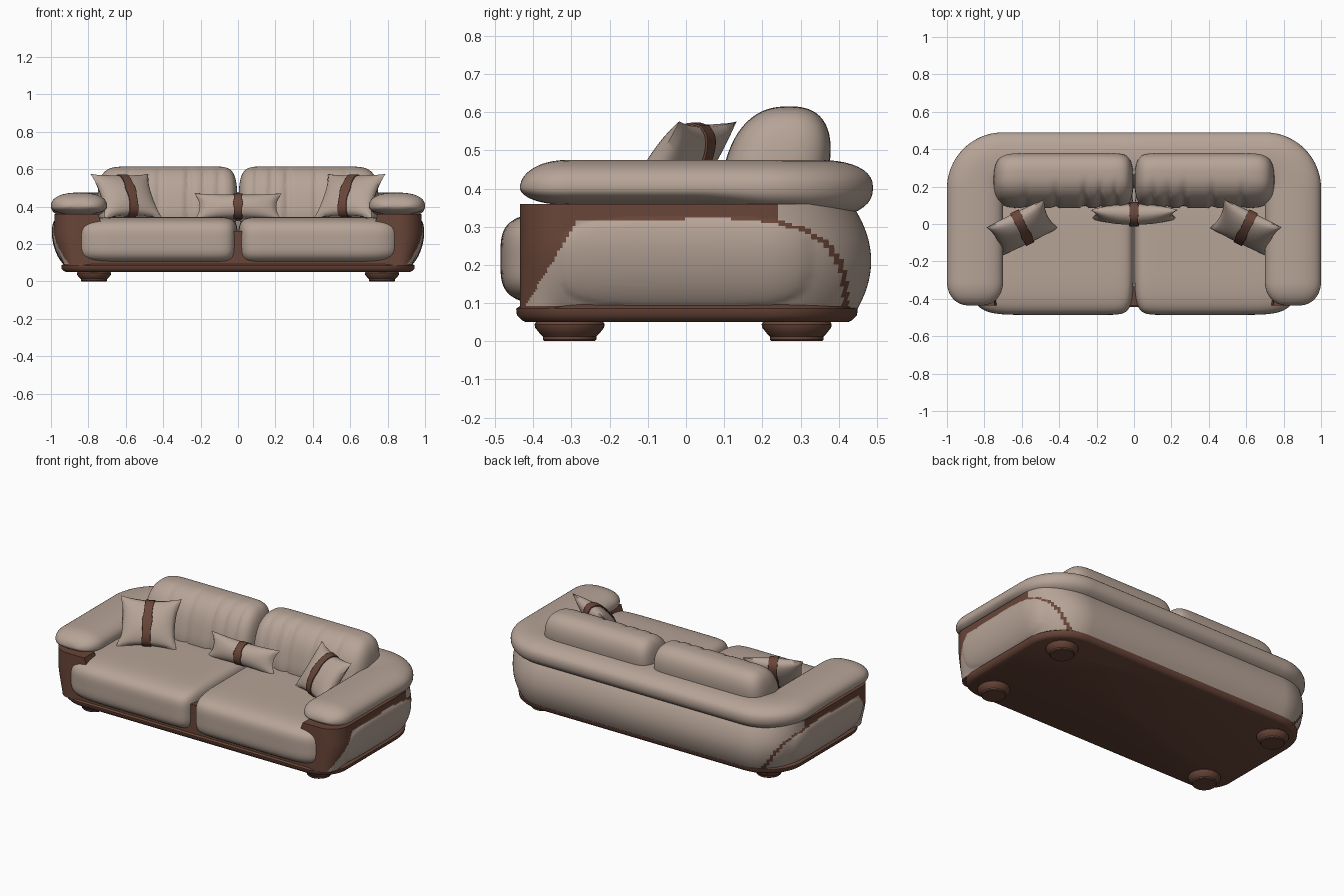
import bpy, bmesh, math
from mathutils import Matrix, Vector

cube = bpy.data.objects.get("Cube")
if cube:
    bpy.data.objects.remove(cube, do_unlink=True)


def material(name, rgb):
    m = bpy.data.materials.new(name)
    m.use_nodes = True
    m.diffuse_color = (*rgb, 1)
    m.node_tree.nodes["Principled BSDF"].inputs["Base Color"].default_value = (*rgb, 1)
    return m


BEIGE = material("beige_leather", (0.47, 0.37, 0.31))
BROWN = material("brown_leather", (0.14, 0.06, 0.04))


def finish(name, bm, mats, angle=50):
    bmesh.ops.recalc_face_normals(bm, faces=bm.faces[:])
    me = bpy.data.meshes.new(name)
    bm.to_mesh(me)
    bm.free()
    ob = bpy.data.objects.new(name, me)
    bpy.context.collection.objects.link(ob)
    for m in mats:
        me.materials.append(m)
    bpy.ops.object.select_all(action='DESELECT')
    ob.select_set(True)
    bpy.context.view_layer.objects.active = ob
    bpy.ops.object.shade_smooth_by_angle(angle=math.radians(angle))
    return ob


def loft(rings):
    """Skin a stack of closed rings and cap both ends."""
    bm = bmesh.new()
    rows = [[bm.verts.new(p) for p in ring] for ring in rings]
    n = len(rows[0])
    for a, b in zip(rows, rows[1:]):
        for i in range(n):
            j = (i + 1) % n
            bm.faces.new((a[i], a[j], b[j], b[i]))
    bm.faces.new(rows[0])
    bm.faces.new(rows[-1])
    return bm


def outline(hx, y0, y1, rf, rb, arc=24, straight=60):
    """Rounded rectangle as (x, y, normal x, normal y)."""
    corners = [(hx - rb, y1 - rb, rb), (rb - hx, y1 - rb, rb),
               (rf - hx, y0 + rf, rf), (hx - rf, y0 + rf, rf)]
    pts = []
    for k, (cx, cy, r) in enumerate(corners):
        for i in range(arc + 1):
            a = (k + i / arc) * math.pi / 2
            c, s = math.cos(a), math.sin(a)
            pts.append((cx + r * c, cy + r * s, c, s))
        nx, ny, nr = corners[(k + 1) % 4]
        start = Vector((cx + r * c, cy + r * s))
        end = Vector((nx + nr * c, ny + nr * s))
        for i in range(1, straight):
            p = start.lerp(end, i / straight)
            pts.append((p.x, p.y, c, s))
    return pts


def superbox(name, centre, half, power, mat, low_x_power=None, warp=None, cuts=30):
    """Soft box |x|^a + |y|^b + |z|^c = 1, with an optional warp."""
    bm = bmesh.new()
    bmesh.ops.create_cube(bm, size=2)
    bmesh.ops.subdivide_edges(bm, edges=bm.edges[:], cuts=cuts, use_grid_fill=True)
    for v in bm.verts:
        px = low_x_power if low_x_power and v.co.x < 0 else power[0]
        lo, hi = 0.0, 1.0
        for _ in range(24):
            t = (lo + hi) / 2
            total = sum(abs(q * t) ** e for q, e in zip(v.co, (px, *power[1:])))
            lo, hi = (t, hi) if total < 1 else (lo, t)
        v.co = Vector(c + q * lo * h for c, q, h in zip(centre, v.co, half))
        if warp:
            warp(v.co)
    return finish(name, bm, [mat], 80)


def mirrored(ob, name):
    ob.data = ob.data.copy()
    twin = ob.copy()
    twin.data = ob.data.copy()
    twin.data.transform(Matrix.Scale(-1, 4, (1, 0, 0)))
    twin.data.flip_normals()
    twin.name = name
    bpy.context.collection.objects.link(twin)


# Feet
foot_profile = [(0.066, 0), (0.07, 0.004), (0.07, 0.012), (0.078, 0.02),
                (0.09, 0.035), (0.092, 0.044), (0.085, 0.055)]
for side, sx in (("left", 1), ("right", -1)):
    for end, fy in (("front", -0.305), ("back", 0.29)):
        bm = loft([[(sx * 0.77 + r * math.cos(a), fy + r * math.sin(a), z)
                    for a in (i * math.tau / 24 for i in range(24))] for r, z in foot_profile])
        finish(f"{end}_{side}_foot", bm, [BROWN], 35)

# Plinth
base = outline(0.945, -0.445, 0.45, 0.17, 0.24, straight=4)
bm = loft([[(x - nx * d, y - ny * d, z) for x, y, nx, ny in base]
           for z, d in ((0.05, 0.025), (0.055, 0.015), (0.068, 0.002), (0.085, 0), (0.096, 0.015))])
finish("plinth", bm, [BROWN], 50)


# Outer shell with side pads
def shell_point(x, y, nx, ny, z, inset):
    side = 0.055 * (max(0, 0.27 - z) / 0.18) ** 2
    back = 0.045 * ((z - 0.21) / 0.14) ** 2
    d = inset + nx * nx * side + (ny * ny * back if ny > 0 else 0)
    if abs(nx) > 0.7 and not inset:
        e = abs(y / 0.33) ** 4 + abs((z - 0.205) / 0.115) ** 4
        d -= 0.014 * max(0, 1 - e) ** 0.5
    if abs(x) < 0.72 and y < -0.2:
        z = min(z, 0.27)
    return (x - nx * d, y - ny * d, z)


def is_brown(c):
    if c.y < -0.42 or (c.z < 0.095 and c.y < 0.42):
        return True
    if c.y < 0:
        return c.z > 0.317 or c.y < -0.42 + 0.62 * (c.z - 0.095)
    if abs(c.x) < 0.7:
        return False
    d = abs(c.y / 0.41) ** 3 + abs((c.z - 0.09) / 0.232) ** 3
    return d > 1 and (c.y < 0.24 or d < 1.13)


shell = outline(0.982, -0.435, 0.485, 0.12, 0.28)
levels = [(0.085 + 0.275 * i / 38, 0) for i in range(39)] + [(0.36, 0.1), (0.2, 0.1)]
bm = loft([[shell_point(*p, z, d) for p in shell] for z, d in levels])
for f in bm.faces:
    f.material_index = int(is_brown(f.calc_center_median()))
finish("outer_shell", bm, [BEIGE, BROWN], 50)

# Padded roll running round the arms and back
R, HALF_X, BACK_Y, FRONT_Y = 0.15, 0.85, 0.34, -0.435
right_half = []
for i in range(33):
    t = 1 - math.cos(i / 32 * math.pi / 2)
    right_half.append((HALF_X, FRONT_Y + t * (BACK_Y - R - FRONT_Y), 1, 0))
for i in range(1, 21):
    a = i / 20 * math.pi / 2
    c, s = math.cos(a), math.sin(a)
    right_half.append((HALF_X - R + R * c, BACK_Y - R + R * s, c, s))
path = right_half + [(-x, y, -nx, ny) for x, y, nx, ny in reversed(right_half)]


def sgn_pow(v, e):
    return math.copysign(abs(v) ** e, v)


rings = []
for x, y, nx, ny in path:
    t = min(1, (y - FRONT_Y) / 0.13)
    taper = max(0.03, (1 - (1 - t) ** 2.2) ** 0.5)
    drop = min(1, max(0, (y - 0.05) / 0.27))
    ring = []
    for i in range(40):
        a = i * math.tau / 40
        w = 0.15 * (0.25 + 0.75 * taper) * sgn_pow(math.cos(a), 0.85)
        s = sgn_pow(math.sin(a), 0.85)
        h = 0.073 if s > 0 else 0.045 + 0.035 * drop
        ring.append((x + nx * w, y + ny * w, 0.402 + h * s * taper))
    rings.append(ring)
finish("arm_and_back_roll", loft(rings), [BEIGE], 80)

# Seat cushions
seat = superbox("left_seat_cushion", (0.442, -0.12, 0.216), (0.44, 0.366, 0.129),
                (6, 5, 4), BEIGE, low_x_power=16)
mirrored(seat, "right_seat_cushion")


# Back cushions with soft vertical channels
def channel(co):
    if co.y < 0.27:
        dent = sum(k * math.exp(-((co.x - c) / 0.014) ** 2)
                   for c, k in ((0.1, 0.7), (0.18, 0.8), (0.265, 1), (0.42, 0.7), (0.58, 0.5)))
        co.y += 0.018 * dent * min(1, (0.27 - co.y) / 0.1)
    co.y += 0.2 * (co.z - 0.43)


back = superbox("left_back_cushion", (0.377, 0.232, 0.43), (0.374, 0.138, 0.185),
                (10, 2.5, 2.5), BEIGE, low_x_power=14, warp=channel, cuts=44)
mirrored(back, "right_back_cushion")


# Throw pillows with straps
def pillow(name, place, yaw, lean, hw, hh, depth, strap):
    spin = Matrix.Translation(place) @ Matrix.Rotation(yaw, 4, 'Z') @ Matrix.Rotation(-lean, 4, 'X')
    for part, mat, span, lift in (("pillow", BEIGE, 1, 0), ("pillow_strap", BROWN, strap, 0.006)):
        bm = bmesh.new()
        for face in (-1, 1):
            sheet = bmesh.ops.create_grid(bm, x_segments=28, y_segments=28, size=1)
            for v in sheet["verts"]:
                u, w = v.co.x * span, v.co.y
                if lift:
                    u *= 1 + 0.3 * math.exp(-(w / 0.25) ** 2)
                bulge = max(0, (1 - u * u) * (1 - w * w)) ** 0.5
                v.co = (hw * u * (1 - 0.13 * (1 - w * w)),
                        face * (depth * bulge + lift * (1 - w ** 8)),
                        hh * w * (1 - 0.13 * (1 - u * u)) * (1 + 3 * lift))
        bmesh.ops.remove_doubles(bm, verts=bm.verts[:], dist=0.0004)
        bm.transform(spin)
        ob = finish(f"{name}_{part}", bm, [mat], 60)
        if lift:
            mod = ob.modifiers.new("thickness", 'SOLIDIFY')
            mod.thickness, mod.offset = 0.006, 0


turn = math.radians(26)
for side, sx in (("left", 1), ("right", -1)):
    pillow(side, (sx * 0.597, -0.02, 0.457), -sx * turn, math.radians(36), 0.172, 0.147, 0.06, 0.15)
pillow("centre", (0, 0.052, 0.4), 0, math.radians(18), 0.235, 0.075, 0.055, 0.1)
